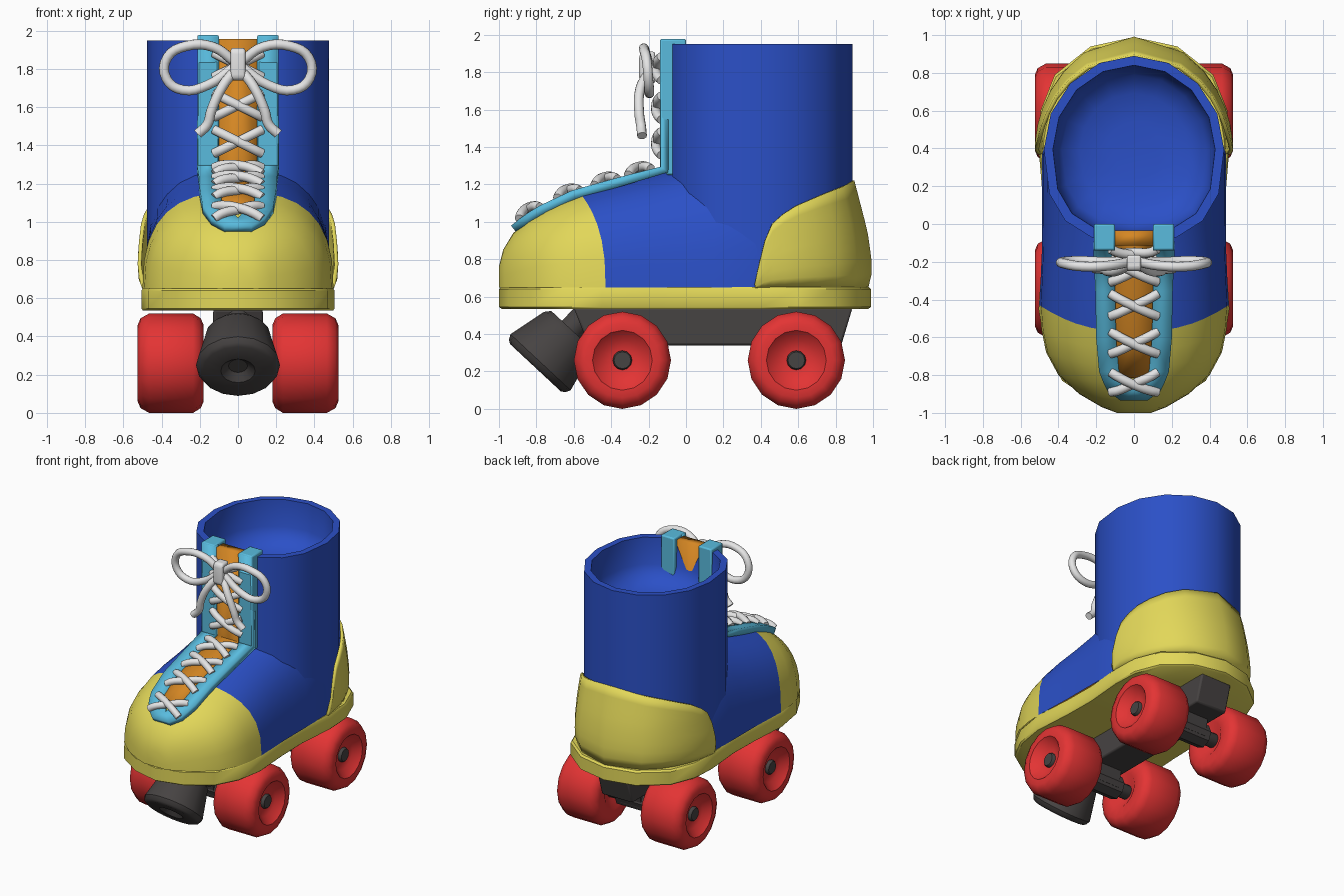
import bpy, bmesh, math
from mathutils import Vector

if "Cube" in bpy.data.objects:
    bpy.data.objects.remove(bpy.data.objects["Cube"])


def material(name, rgb):
    m = bpy.data.materials.new(name)
    m.diffuse_color = (*rgb, 1)
    m.use_nodes = True
    m.node_tree.nodes["Principled BSDF"].inputs["Base Color"].default_value = m.diffuse_color
    return m


BLUE = material("blue", (0.024, 0.08, 0.57))
YELLOW = material("yellow", (0.76, 0.68, 0.10))
RED = material("red", (0.77, 0.034, 0.034))
CYAN = material("light blue", (0.10, 0.50, 0.73))
ORANGE = material("orange", (0.66, 0.24, 0.017))
GREY = material("dark grey", (0.062, 0.056, 0.055))
WHITE = material("white", (0.78, 0.78, 0.78))


def lerp(table, v):
    """Piecewise linear lookup in [(key, value), ...]."""
    if v <= table[0][0]:
        return table[0][1]
    for (a, p), (b, q) in zip(table, table[1:]):
        if v <= b:
            return p + (q - p) * (v - a) / (b - a)
    return table[-1][1]


def grid(name, rows, mat, closed=False, cap0=False, cap1=False):
    """Skin equal-length rows of points; closed rows make tubes."""
    bm = bmesh.new()
    vs = [[bm.verts.new(p) for p in r] for r in rows]
    n = len(rows[0])
    for a, b in zip(vs, vs[1:]):
        for i in range(n if closed else n - 1):
            j = (i + 1) % n
            bm.faces.new((a[i], a[j], b[j], b[i]))
    if cap0:
        bm.faces.new(vs[0])
    if cap1:
        bm.faces.new(vs[-1])
    bmesh.ops.recalc_face_normals(bm, faces=bm.faces)
    me = bpy.data.meshes.new(name)
    bm.to_mesh(me)
    bm.free()
    ob = bpy.data.objects.new(name, me)
    bpy.context.collection.objects.link(ob)
    me.materials.append(mat)
    return ob


def lathe(name, origin, axis, profile, mat, sides=16):
    """Revolve (distance, radius) pairs about an axis."""
    q = Vector(axis).to_track_quat('Z', 'Y')
    rows = [[Vector(origin) + q @ Vector((r * math.cos(2 * math.pi * i / sides),
                                          r * math.sin(2 * math.pi * i / sides), s))
             for i in range(sides)] for s, r in profile]
    return grid(name, rows, mat, True, True, True)


def prism(name, yz, half, mat, bevel=0.0):
    ob = grid(name, [[(x, y, z) for y, z in yz] for x in (-half, half)], mat, True, True, True)
    if bevel:
        m = ob.modifiers.new("bevel", 'BEVEL')
        m.width, m.segments = bevel, 2
    return ob


def slab(name, rows, thick, mat):
    """Mirrored strip from (y, z, inner x, outer x) rows."""
    ob = grid(name, [[(a, y, z), (b, y, z)] for y, z, a, b in rows], mat)
    ob.modifiers.new("mirror", 'MIRROR')
    m = ob.modifiers.new("solid", 'SOLIDIFY')
    m.thickness, m.offset = thick, 0
    return ob


def tube(name, paths, radius, mat):
    cu = bpy.data.curves.new(name, 'CURVE')
    cu.dimensions = '3D'
    cu.bevel_depth, cu.bevel_resolution = radius, 4
    cu.resolution_u, cu.use_fill_caps = 4, True
    for pts in paths:
        sp = cu.splines.new('BEZIER')
        sp.bezier_points.add(len(pts) - 1)
        for bp, p in zip(sp.bezier_points, pts):
            bp.co = p
            bp.handle_left_type = bp.handle_right_type = 'AUTO'
    cu.materials.append(mat)
    ob = bpy.data.objects.new(name, cu)
    bpy.context.collection.objects.link(ob)
    bpy.ops.object.select_all(action='DESELECT')
    ob.select_set(True)
    bpy.context.view_layer.objects.active = ob
    bpy.ops.object.convert(target='MESH')


# Sole
half = [(0.2, -0.95), (0.38, -0.83), (0.47, -0.66), (0.505, -0.45), (0.485, -0.15), (0.48, 0.1),
        (0.505, 0.4), (0.495, 0.6), (0.42, 0.79), (0.23, 0.94)]
outline = [(0, -1)] + half + [(0, 0.99)] + [(-x, y) for x, y in reversed(half)]
grid("sole", [[(x * k, y * k, z) for x, y in outline]
              for z, k in ((0.535, 0.985), (0.545, 1), (0.64, 1), (0.653, 0.985))],
     YELLOW, True, True, True)

# Foot: arched slices along y, bent forward so the toe cap edge curves
W = [(-1, 0.09), (-0.97, 0.17), (-0.9, 0.29), (-0.8, 0.4), (-0.68, 0.465), (-0.56, 0.49),
     (-0.43, 0.5), (-0.15, 0.488), (0.37, 0.486), (0.6, 0.42)]
H = [(-1, 0.76), (-0.97, 0.88), (-0.9, 0.97), (-0.8, 1.05), (-0.68, 1.11), (-0.56, 1.16),
     (-0.35, 1.215), (-0.1, 1.27), (0.37, 1.4), (0.6, 1.4)]


def foot_slice(y0):
    bend = lerp([(-1, 0), (-0.43, 0.14), (0.1, 0)], y0)
    pts = []
    for i in range(17):
        t = math.pi * i / 16
        c, s = math.cos(t), max(0, math.sin(t))
        y = y0 - bend * s * s
        pts.append((math.copysign(abs(c) ** 0.8, c) * lerp(W, y), y,
                    0.65 + (lerp(H, y) - 0.65) * s ** 0.8))
    return pts


grid("toe_cap", [foot_slice(y) for y in (-1, -0.97, -0.9, -0.8, -0.68, -0.56, -0.43)],
     YELLOW, cap0=True)
grid("foot_upper", [foot_slice(y) for y in (-0.43, -0.3, -0.15, 0, 0.15, 0.37, 0.6)], BLUE)


# Ankle shaft, flatter at the front, with a hollow, rounded inside
def shaft_point(i, k, z):
    c, s = math.cos(math.pi * i / 8), math.sin(math.pi * i / 8)
    e = 0.78 if s < 0 else 1
    return (0.477 * k * math.copysign(abs(c) ** e, c), 0.395 + 0.495 * k * math.copysign(abs(s) ** e, s), z)


grid("ankle_shaft", [[shaft_point(i, k, z) for i in range(16)]
                     for k, z in ((1, 0.65), (1, 1.95), (0.9, 1.95), (0.88, 1.75), (0.8, 1.67),
                                  (0.6, 1.62), (0.3, 1.6))], BLUE, True, cap1=True)

# Heel cap: columns around the back with a rising top edge
TOP = [(0, 0.68), (2, 0.78), (5, 0.9), (9, 0.99), (15, 1.04), (23, 1.085), (33, 1.12), (45, 1.155),
       (60, 1.185), (90, 1.22)]
RX = [(0.65, 0.49), (0.7, 0.51), (0.8, 0.517), (1.0, 0.503), (1.22, 0.48)]
RY = [(0.65, 0.595), (0.7, 0.612), (0.8, 0.612), (0.95, 0.59), (1.22, 0.52)]
angles = [a for a, _ in TOP] + [180 - a for a, _ in reversed(TOP[:-1])]
cols = []
for a in angles:
    r = math.radians(a)
    zs = [0.65 + (lerp(TOP, min(a, 180 - a)) - 0.65) * k / 8 for k in range(9)]
    cols.append([(lerp(RX, z) * math.cos(r), 0.37 + lerp(RY, z) * math.sin(r), z) for z in zs])
heel = grid("heel_cap", cols, YELLOW)
m = heel.modifiers.new("solid", 'SOLIDIFY')
m.thickness, m.offset = 0.02, 0

# Lace band (U shape) and tongue
slab("lace_band", [(-0.115, 1.97, 0.1, 0.21), (-0.115, 1.28, 0.1, 0.215), (-0.35, 1.215, 0.1, 0.205),
                   (-0.6, 1.145, 0.095, 0.2), (-0.77, 1.065, 0.08, 0.185), (-0.82, 1.035, 0.03, 0.165),
                   (-0.87, 1.0, 0, 0.14), (-0.92, 0.96, 0, 0.07)], 0.05, CYAN)
for s, side in ((-1, "left"), (1, "right")):
    ob = prism("lace_band_top_" + side, [(-0.139, 1.29), (-0.139, 1.978), (0, 1.978), (0, 1.62),
                                         (-0.06, 1.58), (-0.06, 1.25), (-0.1, 1.25)], 0.056, CYAN, 0.01)
    ob.location.x = s * 0.157
slab("tongue", [(-0.075, 1.956, 0, 0.11), (-0.075, 1.255, 0, 0.11), (-0.35, 1.19, 0, 0.11),
                (-0.6, 1.12, 0, 0.105), (-0.8, 1.03, 0, 0.08)], 0.08, ORANGE)

# Crossed laces: centre (y, z) and direction along the band
crosses = []
for y, z, ty, tz in ((-0.84, 1.055, -0.87, -0.5), (-0.63, 1.155, -0.95, -0.31), (-0.43, 1.22, -0.96, -0.26),
                     (-0.25, 1.275, -0.96, -0.26), (-0.14, 1.42, 0, -1), (-0.14, 1.61, 0, -1),
                     (-0.14, 1.82, 0, -1)):
    ny, nz = tz, -ty
    for d, lift in ((1, 0.022), (-1, 0.01)):
        crosses.append([(k * 0.125, y + k * d * 0.062 * ty + ny * h, z + k * d * 0.062 * tz + nz * h)
                        for k, h in ((-1, -0.008), (-0.7, 0.01), (0, lift), (0.7, 0.01), (1, -0.008))])
tube("crossed_laces", crosses, 0.025, WHITE)

# Bow: loops, tails and knot
loop = [(0.02, -0.2, 1.84), (0.13, -0.22, 1.915), (0.27, -0.225, 1.92), (0.37, -0.21, 1.86),
        (0.375, -0.2, 1.75), (0.29, -0.195, 1.69), (0.16, -0.2, 1.715), (0.02, -0.2, 1.81)]
tail = [(0.01, -0.2, 1.8), (0.08, -0.245, 1.71), (0.14, -0.25, 1.58), (0.16, -0.24, 1.51), (0.21, -0.235, 1.46)]
tube("bow", [[(s * x, y, z) for x, y, z in path] for s in (-1, 1) for path in (loop, tail)], 0.026, WHITE)
prism("bow_knot", [(-0.25, 1.76), (-0.25, 1.89), (-0.235, 1.91), (-0.165, 1.91), (-0.165, 1.74), (-0.235, 1.74)],
      0.038, WHITE, 0.012)

# Chassis beam, axles and wheels
prism("chassis", [(-0.6, 0.54), (0.89, 0.54), (0.83, 0.34), (-0.52, 0.34)], 0.13, GREY, 0.012)
for y, end in ((-0.34, "front"), (0.59, "rear")):
    prism(end + "_hanger", [(y - 0.1, 0.36), (y + 0.1, 0.36), (y + 0.07, 0.22), (y - 0.07, 0.22)], 0.09, GREY)
    lathe(end + "_axle_housing", (-0.13, y, 0.26), (1, 0, 0), [(0, 0.085), (0.26, 0.085)], GREY, 8)
    lathe(end + "_axle", (-0.49, y, 0.26), (1, 0, 0), [(0, 0.045), (0.01, 0.052), (0.97, 0.052), (0.98, 0.045)],
          GREY, 12)
    for s, side in ((-1, "left"), (1, "right")):
        lathe(f"{end}_{side}_wheel", (s * 0.18, y, 0.26), (s, 0, 0),
              [(0.04, 0.07), (0, 0.13), (0, 0.2), (0.015, 0.235), (0.055, 0.26), (0.285, 0.26), (0.33, 0.235),
               (0.345, 0.2), (0.345, 0.16), (0.295, 0.11), (0.285, 0.05)], RED)

# Toe stop with a dimple in its face
lathe("toe_stop", (0, -0.805, 0.22), (0, 0.68, 0.73),
      [(0.035, 0.05), (0, 0.09), (0, 0.185), (0.012, 0.205), (0.04, 0.22), (0.25, 0.17), (0.28, 0.145)], GREY)
lathe("toe_stop_stem", (0, -0.66, 0.376), (0, 0.68, 0.73), [(0, 0.07), (0.2, 0.07)], GREY, 10)

# Smooth shading with sharp edges kept
bpy.ops.object.select_all(action='DESELECT')
for ob in bpy.context.scene.objects:
    ob.select_set(True)
    bpy.context.view_layer.objects.active = ob
bpy.ops.object.shade_smooth_by_angle(angle=math.radians(38))
